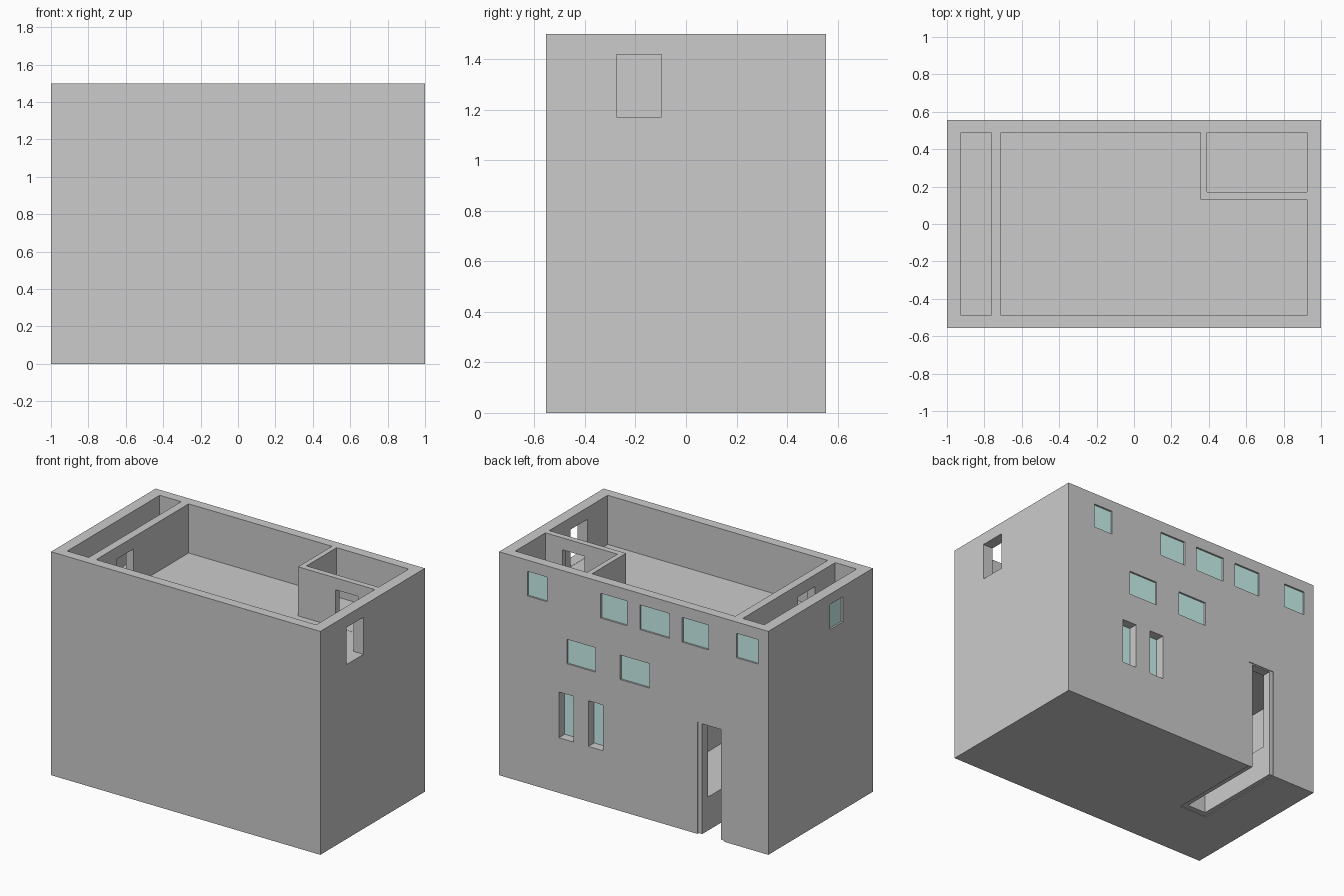
import bpy, bmesh

if "Cube" in bpy.data.objects:
    bpy.data.objects.remove(bpy.data.objects["Cube"])

TOP, HY, FLOOR = 1.5, 0.555, 1.17


def prism(name, pts, z0, z1):
    """Extrude a plan outline from z0 to z1."""
    bm = bmesh.new()
    face = bm.faces.new([bm.verts.new((x, y, z0)) for x, y in pts])
    ext = bmesh.ops.extrude_face_region(bm, geom=[face])
    for v in ext["geom"]:
        if isinstance(v, bmesh.types.BMVert):
            v.co.z = z1
    bmesh.ops.recalc_face_normals(bm, faces=bm.faces)
    me = bpy.data.meshes.new(name)
    bm.to_mesh(me)
    bm.free()
    ob = bpy.data.objects.new(name, me)
    bpy.context.collection.objects.link(ob)
    return ob


def box(name, x0, x1, y0, y1, z0, z1):
    return prism(name, [(x0, y0), (x1, y0), (x1, y1), (x0, y1)], z0, z1)


def cut(target, cutter):
    """Subtract the cutter, then discard it."""
    mod = target.modifiers.new("cut", 'BOOLEAN')
    mod.operation, mod.solver, mod.object = 'DIFFERENCE', 'EXACT', cutter
    cutter.hide_render = True
    bpy.context.view_layer.objects.active = target
    bpy.ops.object.modifier_apply(modifier=mod.name)
    bpy.data.objects.remove(cutter, do_unlink=True)


glass = bpy.data.materials.new("glass")
glass.diffuse_color = (0.6, 0.9, 0.87, 1)
glass.use_nodes = True
glass.node_tree.nodes["Principled BSDF"].inputs["Base Color"].default_value = glass.diffuse_color

# Solid building block
building = box("building", -1, 1, -HY, HY, 0, TOP)

# Upper storey rooms, open at the top
cut(building, box("side_room", -0.925, -0.765, -0.49, 0.49, FLOOR, 1.6))
cut(building, box("corner_room", 0.39, 0.925, 0.17, 0.49, FLOOR, 1.6))
cut(building, prism("main_room", [(-0.71, -0.49), (0.925, -0.49), (0.925, 0.13),
                                  (0.355, 0.13), (0.355, 0.49), (-0.71, 0.49)], FLOOR, 1.6))

# Upper doorways: right wall, side room partition, corner room partition
cut(building, box("right_opening", 0.9, 1.1, -0.275, -0.097, FLOOR + 0.001, 1.42))
cut(building, box("side_doorway", -0.79, -0.69, -0.275, -0.097, FLOOR + 0.001, 1.42))
cut(building, box("corner_doorway", 0.635, 0.80, 0.10, 0.20, FLOOR + 0.001, 1.42))

# Ground floor room, entrance and slot through the floor slab
cut(building, box("ground_room", -0.925, -0.13, -0.49, 0.49, 0.23, 0.755))
cut(building, box("entrance", -0.645, -0.505, -0.075, 0.6, -0.1, 0.745))
# Shallow rebate around the entrance and the slot
cut(building, box("door_rebate", -0.675, -0.473, HY - 0.005, 0.6, -0.1, 0.753))
cut(building, box("slot_rebate", -0.675, -0.473, -0.11, 0.6, -0.1, 0.005))

# Back windows: x0, x1, z0, z1, recess depth
windows = [(0.645, 0.788, 1.26, 1.425, 0.015), (0.05, 0.245, 1.257, 1.423, 0.015),
           (-0.265, -0.046, 1.257, 1.423, 0.015), (-0.557, -0.36, 1.257, 1.423, 0.015),
           (-0.925, -0.762, 1.26, 1.424, 0.015),
           (0.282, 0.497, 0.883, 1.047, 0.015), (-0.118, 0.10, 0.883, 1.047, 0.015),
           (0.448, 0.556, 0.37, 0.677, 0.065), (0.228, 0.337, 0.37, 0.677, 0.065)]
for i, (x0, x1, z0, z1, d) in enumerate(windows):
    cut(building, box("recess", x0, x1, HY - d, 0.6, z0, z1))
    pane = box(f"back_window_pane_{i + 1}", x0, x1, HY - d - 0.004, HY - d + 0.003, z0, z1)
    pane.data.materials.append(glass)

# Left wall window
cut(building, box("recess", -1.1, -0.985, -0.235, -0.10, 1.262, 1.43))
pane = box("left_window_pane", -0.988, -0.981, -0.235, -0.10, 1.262, 1.43)
pane.data.materials.append(glass)
